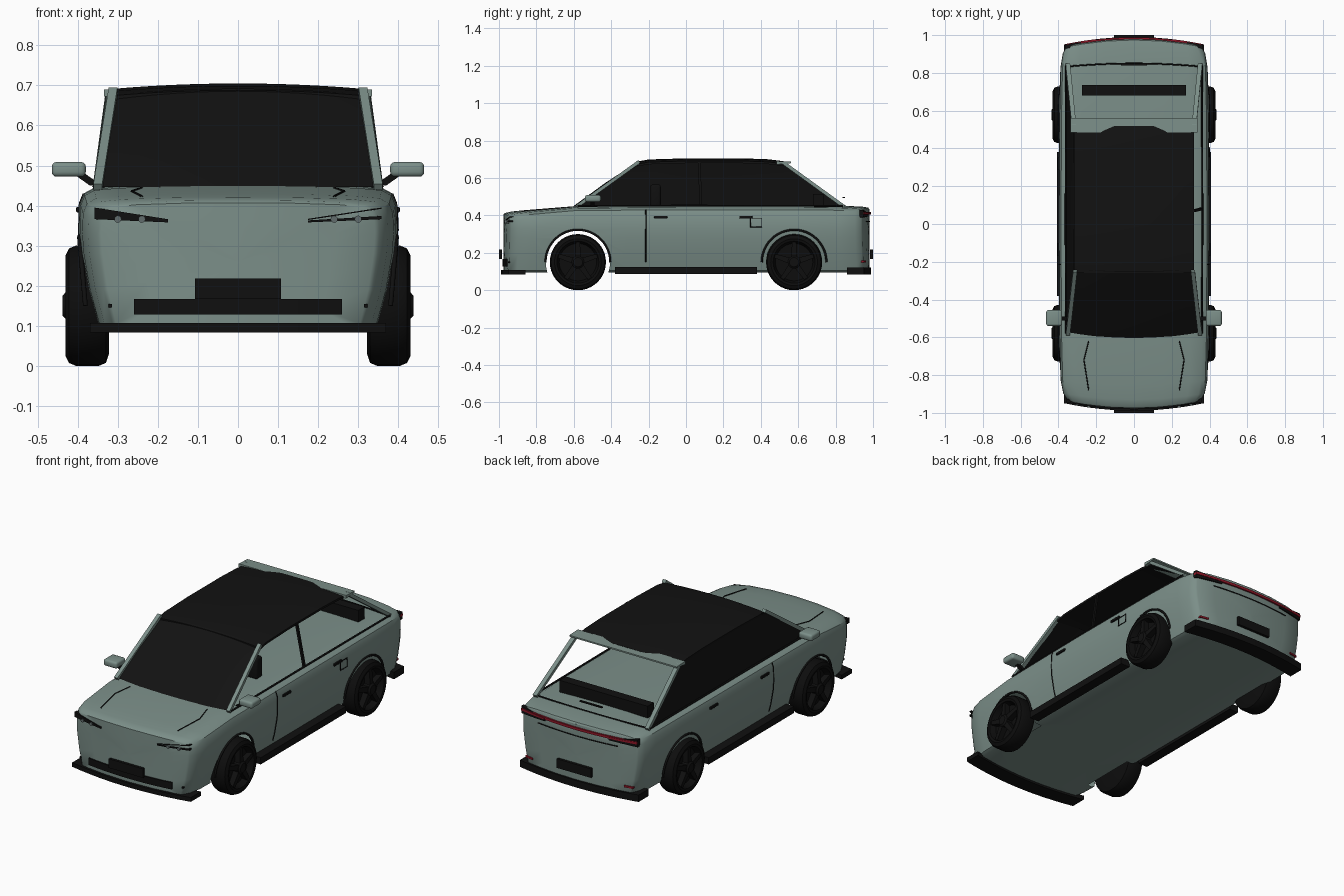
import bpy, bmesh, math
from mathutils import Vector

if "Cube" in bpy.data.objects:
    bpy.data.objects.remove(bpy.data.objects["Cube"])


def material(name, rgb):
    m = bpy.data.materials.new(name)
    m.diffuse_color = (*rgb, 1)
    m.use_nodes = True
    m.node_tree.nodes["Principled BSDF"].inputs["Base Color"].default_value = m.diffuse_color
    return m


GREEN = material("sage paint", (0.20, 0.275, 0.25))
BLACK = material("black trim", (0.005, 0.005, 0.005))
GLASS = material("dark glass", (0.006, 0.006, 0.006))
TYRE = material("tyre black", (0.004, 0.004, 0.004))
RED = material("red lamp", (0.28, 0.008, 0.02))
LAMP = material("lamp grey", (0.12, 0.15, 0.15))


def mesh(name, verts, faces, mat, smooth=True):
    me = bpy.data.meshes.new(name)
    me.from_pydata([tuple(v) for v in verts], [], faces)
    bm = bmesh.new()
    bm.from_mesh(me)
    bmesh.ops.recalc_face_normals(bm, faces=bm.faces)
    bm.to_mesh(me)
    bm.free()
    me.materials.append(mat)
    ob = bpy.data.objects.new(name, me)
    bpy.context.collection.objects.link(ob)
    bpy.ops.object.select_all(action='DESELECT')
    ob.select_set(True)
    bpy.context.view_layer.objects.active = ob
    if smooth:
        bpy.ops.object.shade_smooth_by_angle(angle=math.radians(35))
    return ob


def loft(name, rings, mat, closed=True, caps=True, smooth=True):
    n = len(rings[0])
    faces = []
    for r in range(len(rings) - 1):
        for i in range(n if closed else n - 1):
            j = (i + 1) % n
            faces.append((r * n + i, r * n + j, (r + 1) * n + j, (r + 1) * n + i))
    if closed and caps:
        faces += [tuple(range(n)), tuple(range((len(rings) - 1) * n, len(rings) * n))]
    return mesh(name, [p for r in rings for p in r], faces, mat, smooth)


def box(name, x, y, z, mat, bevel=0.0):
    rings = [[(a, y[0], z[0]), (a, y[1], z[0]), (a, y[1], z[1]), (a, y[0], z[1])] for a in x]
    ob = loft(name, rings, mat, smooth=False)
    if bevel:
        m = ob.modifiers.new("round", 'BEVEL')
        m.width, m.segments = bevel, 3
        bpy.ops.object.modifier_apply(modifier="round")
        bpy.ops.object.shade_smooth_by_angle(angle=math.radians(35))
    return ob


def beam(name, a, b, w, h, mat):
    """Straight bar, w wide in x and h deep across the slope."""
    a, b = Vector(a), Vector(b)
    up = (b - a).cross(Vector((1, 0, 0))).normalized() * h / 2
    sx = Vector((w / 2, 0, 0))
    return loft(name, [[p - sx - up, p + sx - up, p + sx + up, p - sx + up] for p in (a, b)], mat, smooth=False)


def line(name, pts, mat, r=0.003):
    cu = bpy.data.curves.new(name, 'CURVE')
    cu.dimensions = '3D'
    cu.bevel_depth, cu.bevel_resolution = r, 1
    sp = cu.splines.new('POLY')
    sp.points.add(len(pts) - 1)
    for p, q in zip(sp.points, pts):
        p.co = (*q, 1)
    cu.materials.append(mat)
    ob = bpy.data.objects.new(name, cu)
    bpy.context.collection.objects.link(ob)


def bow(x):
    return 0.035 * (x / 0.35) ** 2


def bowed(name, x0, x1, z0, z1, y, depth, mat):
    """Strip that follows the bowed nose or tail; z0, z1 are (low, high) at each end."""
    s = 1 if y > 0 else -1
    rings = []
    for i in range(13):
        t = i / 12
        x = x0 + (x1 - x0) * t
        lo, hi = z0[0] + (z1[0] - z0[0]) * t, z0[1] + (z1[1] - z0[1]) * t
        yo = y - s * bow(x)
        rings.append([(x, yo, lo), (x, yo - s * depth, lo), (x, yo - s * depth, hi), (x, yo, hi)])
    return loft(name, rings, mat)


# lower body: lofted sections with bowed, closed ends
def section(y, w, t, scale=1.0):
    half = [(.45, .095), (.84, .095), (.89, .105), (.95, .19), (.99, .28), (1, .33), (.995, t - .045),
            (.97, t - .02), (.91, t - .007), (.75, t - .001), (.4, t + .003)]
    pts = [(0, .095)] + half + [(0, t + .004)] + [(-x, z) for x, z in reversed(half)]
    ring = []
    for fx, z in pts:
        x = fx * w * scale
        k = max(0, (abs(y) - .7) / .27)
        ring.append((x, y - math.copysign(bow(x) * k, y), .26 + (z - .26) * scale))
    return ring


secs = [(-.975, .342, .403), (-.968, .353, .409), (-.93, .375, .417), (-.85, .389, .425), (-.6, .395, .445),
        (-.3, .397, .448), (0, .398, .45), (.3, .397, .45), (.6, .395, .45), (.85, .39, .447),
        (.94, .377, .443), (.974, .36, .438), (.98, .35, .43)]
rings = [section(*secs[0], s) for s in (.03, .35, .7)] + [section(*s) for s in secs]
rings += [section(*secs[-1], s) for s in (.7, .35, .03)]
body = loft("body_shell", rings, GREEN)

# front wheel openings cut through the skin, leaving the shell hollow
WY, WZ, AR = .578, .15, .172
for s in (-1, 1):
    circ = [(-WY + AR * math.cos(a * math.pi / 24), WZ + AR * math.sin(a * math.pi / 24)) for a in range(48)]
    cut = loft("arch_cutter", [[(s * x, y, z) for y, z in circ] for x in (.30, .5)], GREEN, smooth=False)
    cut.hide_render = True
    m = body.modifiers.new("arch", 'BOOLEAN')
    m.operation, m.object, m.solver = 'DIFFERENCE', cut, 'EXACT'
    bpy.context.view_layer.objects.active = body
    bpy.ops.object.modifier_apply(modifier="arch")
    bpy.data.objects.remove(cut)
bm = bmesh.new()
bm.from_mesh(body.data)
inner = [f for f in bm.faces if all(abs(v.co.x) > .295 and math.hypot(v.co.y + WY, v.co.z - WZ) < AR + .0008
                                    for v in f.verts)]
bmesh.ops.delete(bm, geom=inner, context='FACES')
bm.to_mesh(body.data)
bm.free()

# roof and windscreen
cols = [-1 + i / 6 for i in range(13)]
roof_rows = [(-.26, .688), (-.2, .699), (0, .705), (.3, .705), (.44, .7), (.52, .69)]
top = [[(.318 * c, y, z - .014 * c * c) for c in cols] for y, z in roof_rows]
low = [[(x, y, z - .012) for x, y, z in reversed(r)] for r in top]
loft("roof_panel", [a + b for a, b in zip(top, low)], GLASS)
loft("windscreen", [[(w * c, y + d * c * c, z - e * c * c) for c in cols]
                    for w, y, d, z, e in ((.338, -.605, .03, .447, 0), (.322, -.43, .02, .575, .004),
                                          (.306, -.25, .01, .692, .014))], GLASS, closed=False)

# left side glass (the right side and rear are open)
loft("left_side_glass", [[(-.358, -.57, .45), (-.358, 0, .45), (-.358, .83, .45)],
                         [(-.338, -.42, .565), (-.338, 0, .565), (-.338, .67, .565)],
                         [(-.314, -.25, .683), (-.314, 0, .683), (-.314, .51, .683)]], GLASS, closed=False)
beam("right_door_post", (.357, .08, .45), (.316, .07, .69), .012, .014, BLACK)

# spoiler, rear sill strip, parcel shelf
loft("roof_spoiler", [[(x, .485, .672), (x, .485, .69), (x, .562, .687), (x, .562, .679)] for x in (-.335, .335)],
     GREEN, smooth=False)
box("parcel_shelf", (-.275, .275), (.68, .735), (.445, .515), BLACK)
box("rear_high_strip", (-.07, .07), (.838, .85), (.492, .498), BLACK)
line("rear_window_seal", [(.34 * c, .85 - .015 * c * c, .452 - .003 * c * c) for c in cols], BLACK, .004)

# nose and tail details
bowed("front_lip", -.37, .37, (.083, .107), (.083, .107), -.988, .09, BLACK)
bowed("lower_grille", -.26, .26, (.128, .167), (.128, .167), -.981, .02, BLACK)
box("front_plate", (-.107, .107), (-1, -.985), (.167, .218), BLACK)
bowed("rear_lip", -.37, .37, (.083, .122), (.083, .122), .99, .09, BLACK)
box("rear_plate", (-.107, .107), (.985, 1), (.167, .218), BLACK)
bowed("tail_light_bar", -.36, .36, (.405, .419), (.405, .419), .988, .02, RED)
bowed("boot_seam", -.25, .25, (.366, .371), (.366, .371), .983, .01, BLACK)
bowed("left_headlight", -.358, -.175, (.366, .395), (.358, .366), -.981, .02, BLACK)
bowed("right_headlight", .358, .175, (.366, .374), (.358, .363), -.981, .02, BLACK)
bowed("right_headlight_edge", .358, .175, (.392, .395), (.364, .367), -.980, .02, BLACK)

for s, side in ((-1, "left"), (1, "right")):
    # lamps and reflectors
    for x in (.30, .24):
        y = -.981 + bow(x)
        disc = [(x * s + .009 * math.cos(a * math.pi / 6), .366 + .009 * math.sin(a * math.pi / 6)) for a in range(12)]
        loft(side + "_lamp", [[(px, yy, pz) for px, pz in disc] for yy in (y - .006, y + .01)], LAMP)
    bowed(side + "_tail_lamp_housing", s * .2, s * .362, (.395, .408), (.388, .43), .986, .02, BLACK)
    bowed(side + "_tail_lamp_lens", s * .2, s * .362, (.406, .414), (.405, .418), .99, .02, RED)
    bowed(side + "_rear_reflector", s * .285, s * .335, (.148, .158), (.148, .158), .985, .02, RED)
    box(side + "_bumper_sensor", sorted((s * .315, s * .323)), (-.952, -.94), (.145, .154), BLACK)
    # pillars and belt trim
    beam(side + "_front_pillar", (s * .35, -.585, .447), (s * .312, -.25, .688), .022, .018, GREEN)
    beam(side + "_rear_pillar", (s * .35, .845, .447), (s * .318, .52, .682), .024, .018, GREEN)
    line(side + "_belt_trim", [(s * .36, -.58, .45), (s * .362, 0, .453), (s * .36, .84, .45)], BLACK, .005)
    # door mirror
    box(side + "_mirror", sorted((s * .38, s * .465)), (-.54, -.455), (.472, .509), GREEN, .012)
    beam(side + "_mirror_arm", (s * .355, -.5, .45), (s * .4, -.5, .482), .03, .02, BLACK)
    # sill, handles, panel seams
    box(side + "_sill", sorted((s * .35, s * .408)), (-.38, .38), (.087, .125), BLACK)
    for y in (-.135, .32):
        box(side + "_door_handle", sorted((s * .392, s * .404)), (y - .035, y + .035), (.383, .397), BLACK, .003)
    line(side + "_door_seam", [(s * x, -.215, z) for x, z in ((.367, .15), (.378, .19), (.394, .28), (.397, .33),
                                                              (.395, .405), (.385, .43))], BLACK)
    line(side + "_bonnet_seam", [(s * .24, -.62, .444), (s * .265, -.72, .436), (s * .24, -.88, .423)], BLACK)
    # headrest
    box(side + "_headrest", sorted((s * .17, s * .25)), (-.19, -.135), (.447, .565), BLACK, .012)

    for e, end in ((-1, "front"), (1, "rear")):
        name = side + "_" + end
        # arch trim
        arc = [a * math.pi / 24 for a in range(25)]
        line(name + "_arch_trim", [(s * (.381 + .015 * math.sin(a)), e * WY + .173 * math.cos(a),
                                    WZ + .173 * math.sin(a)) for a in arc], BLACK, .006)
        # wheel: lathed tyre and rim
        prof = [(.322, .02), (.322, .12), (.33, .143), (.347, .15), (.405, .15), (.422, .143), (.431, .125),
                (.428, .112), (.412, .106), (.395, .1), (.395, .02)]
        ang = [a * math.pi / 20 for a in range(40)]
        loft(name + "_tyre", [[(s * x, e * WY + r * math.cos(a), WZ + r * math.sin(a)) for a in ang]
                              for x, r in prof], TYRE)
        loft(name + "_hub", [[(s * x, e * WY + r * math.cos(a), WZ + r * math.sin(a)) for a in ang[::2]]
                             for x, r in ((.39, .034), (.43, .034), (.438, .025))], BLACK)
        for k in range(5):
            a = math.pi / 2 + k * math.tau / 5
            d, n = (math.cos(a), math.sin(a)), (-math.sin(a), math.cos(a))
            spoke = []
            for r, w, x1 in ((.02, .016, .43), (.108, .011, .424)):
                spoke.append([(s * x, e * WY + d[0] * r + n[0] * q, WZ + d[1] * r + n[1] * q)
                              for x, q in ((.393, -w), (x1, -w), (x1, w), (.393, w))])
            loft(name + "_spoke", spoke, BLACK, smooth=False)

# fuel flap outline on the right rear flank
line("fuel_flap", [(.397, .345, .385), (.397, .405, .385), (.399, .405, .338), (.399, .345, .338), (.397, .345, .385)],
     BLACK, .0025)
